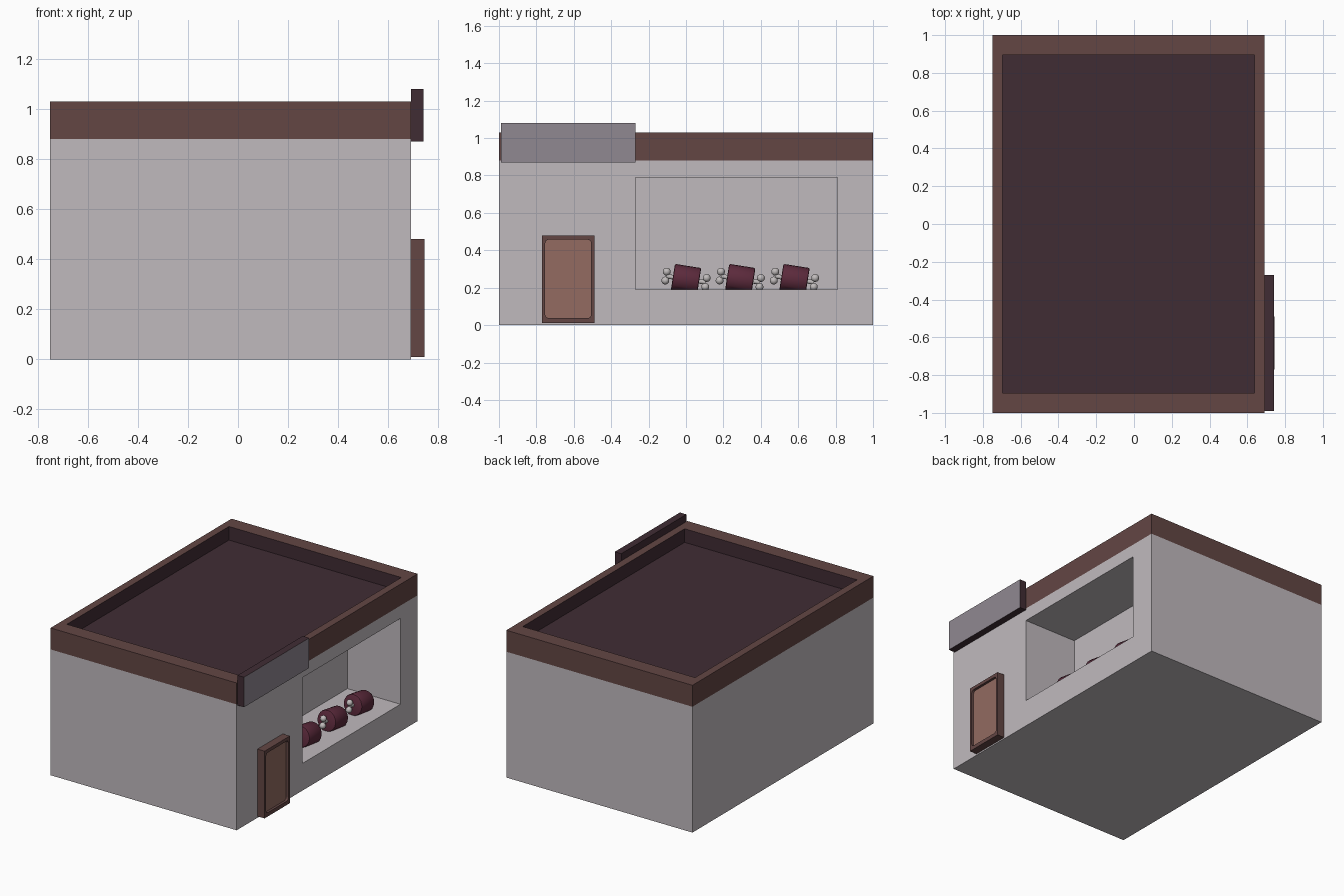
import bpy, bmesh, math
from mathutils import Matrix, Vector

if "Cube" in bpy.data.objects:
    bpy.data.objects.remove(bpy.data.objects["Cube"])


def mat(name, r, g, b):
    lin = lambda c: ((c / 255 + 0.055) / 1.055) ** 2.4 if c > 10 else c / 255 / 12.92
    m = bpy.data.materials.new(name)
    m.diffuse_color = (lin(r), lin(g), lin(b), 1)
    m.use_nodes = True
    m.node_tree.nodes["Principled BSDF"].inputs["Base Color"].default_value = m.diffuse_color
    return m


WALL = mat("pale_wall", 192, 186, 190)
TRIM = mat("brown_trim", 99, 70, 68)
ROOF = mat("dark_roof", 64, 44, 52)
SIGN = mat("grey_sign_face", 144, 136, 145)
PANEL = mat("tan_door_panel", 147, 107, 97)
MEAT = mat("maroon_meat", 92, 42, 60)
BONE = mat("bone", 192, 187, 187)


def finish(bm, name, mats):
    bmesh.ops.recalc_face_normals(bm, faces=bm.faces)
    me = bpy.data.meshes.new(name)
    bm.to_mesh(me)
    bm.free()
    for m in mats:
        me.materials.append(m)
    ob = bpy.data.objects.new(name, me)
    bpy.context.collection.objects.link(ob)
    return ob


def box_bm(lo, hi, round_x=0):
    """Box between two corners; round_x rounds the edges running along x."""
    lo, hi = Vector(lo), Vector(hi)
    bm = bmesh.new()
    size = hi - lo
    bmesh.ops.create_cube(bm, size=1, matrix=Matrix.Translation((lo + hi) / 2) @ Matrix.Diagonal((*size, 1)))
    if round_x:
        edges = [e for e in bm.edges if abs(e.verts[0].co.x - e.verts[1].co.x) > 1e-4]
        bmesh.ops.bevel(bm, geom=edges, offset=round_x, segments=4, profile=0.5, affect='EDGES')
    return bm


def box(name, lo, hi, m, round_x=0):
    return finish(box_bm(lo, hi, round_x), name, [m])


def cut(ob, cutter):
    mod = ob.modifiers.new("cut", 'BOOLEAN')
    mod.operation, mod.solver, mod.object = 'DIFFERENCE', 'EXACT', cutter
    bpy.context.view_layer.objects.active = ob
    bpy.ops.object.modifier_apply(modifier=mod.name)
    bpy.data.objects.remove(cutter)


# walls with the deep shop window
walls = box("walls", (-0.75, -1, 0), (0.69, 1, 0.88), WALL)
cut(walls, box("window_cutter", (0.28, -0.27, 0.19), (0.9, 0.81, 0.79), WALL))

# parapet with sunken roof
bm = box_bm((-0.75, -1, 0.88), (0.69, 1, 1.03))
top = max(bm.faces, key=lambda f: f.calc_center_median().z)
bmesh.ops.inset_region(bm, faces=[top], thickness=0.075)
for v in top.verts:
    v.co.y = math.copysign(0.895, v.co.y)
well = bmesh.ops.extrude_discrete_faces(bm, faces=[top])["faces"][0]
bmesh.ops.translate(bm, verts=well.verts, vec=(0, 0, -0.095))
for f in bm.faces:
    if all(abs(v.co.y) < 0.9 for v in f.verts):
        f.material_index = 1
finish(bm, "parapet_and_roof", [TRIM, ROOF])

# sign board, pale on its outer face only
bm = box_bm((0.69, -0.99, 0.87), (0.74, -0.27, 1.08))
max(bm.faces, key=lambda f: f.calc_center_median().x).material_index = 1
finish(bm, "sign_board", [ROOF, SIGN])

# door frame with rounded recess and panel
frame = box("door_frame", (0.69, -0.77, 0.01), (0.745, -0.49, 0.48), TRIM)
cut(frame, box("door_cutter", (0.725, -0.753, 0.037), (0.8, -0.507, 0.457), TRIM, 0.02))
box("door_panel", (0.72, -0.753, 0.037), (0.728, -0.507, 0.457), PANEL, 0.02)


# joints of meat on the bone, tilted and resting in the window
def smooth(ob):
    bpy.ops.object.select_all(action='DESELECT')
    ob.select_set(True)
    bpy.context.view_layer.objects.active = ob
    bpy.ops.object.shade_smooth_by_angle(angle=math.radians(40))


along_y = Matrix.Rotation(math.pi / 2, 4, 'X')
for i in range(3):
    place = Matrix.Translation((0.53, 0.29 * i, 0.245)) @ Matrix.Rotation(math.radians(-9), 4, 'X')

    bm = bmesh.new()
    bmesh.ops.create_cone(bm, cap_ends=True, segments=20, radius1=0.072, radius2=0.072, depth=0.142,
                          matrix=place @ along_y)
    rims = [e for e in bm.edges if any(len(f.verts) > 4 for f in e.link_faces)]
    bmesh.ops.bevel(bm, geom=rims, offset=0.008, segments=2, profile=0.5, affect='EDGES')
    # flatten the underside on the window sill
    bmesh.ops.bisect_plane(bm, geom=bm.verts[:] + bm.edges[:] + bm.faces[:], plane_co=(0, 0, 0.188),
                           plane_no=(0, 0, 1), clear_inner=True)
    bmesh.ops.holes_fill(bm, edges=[e for e in bm.edges if e.is_boundary])
    smooth(finish(bm, f"meat_{i + 1}", [MEAT]))

    bm = bmesh.new()
    bmesh.ops.create_cone(bm, cap_ends=True, segments=12, radius1=0.012, radius2=0.012, depth=0.21,
                          matrix=place @ along_y)
    for y in (-0.108, 0.108):
        for z in (-0.024, 0.024):
            bmesh.ops.create_uvsphere(bm, u_segments=14, v_segments=10, radius=0.021,
                                      matrix=place @ Matrix.Translation((0, y, z)))
    smooth(finish(bm, f"bone_{i + 1}", [BONE]))
